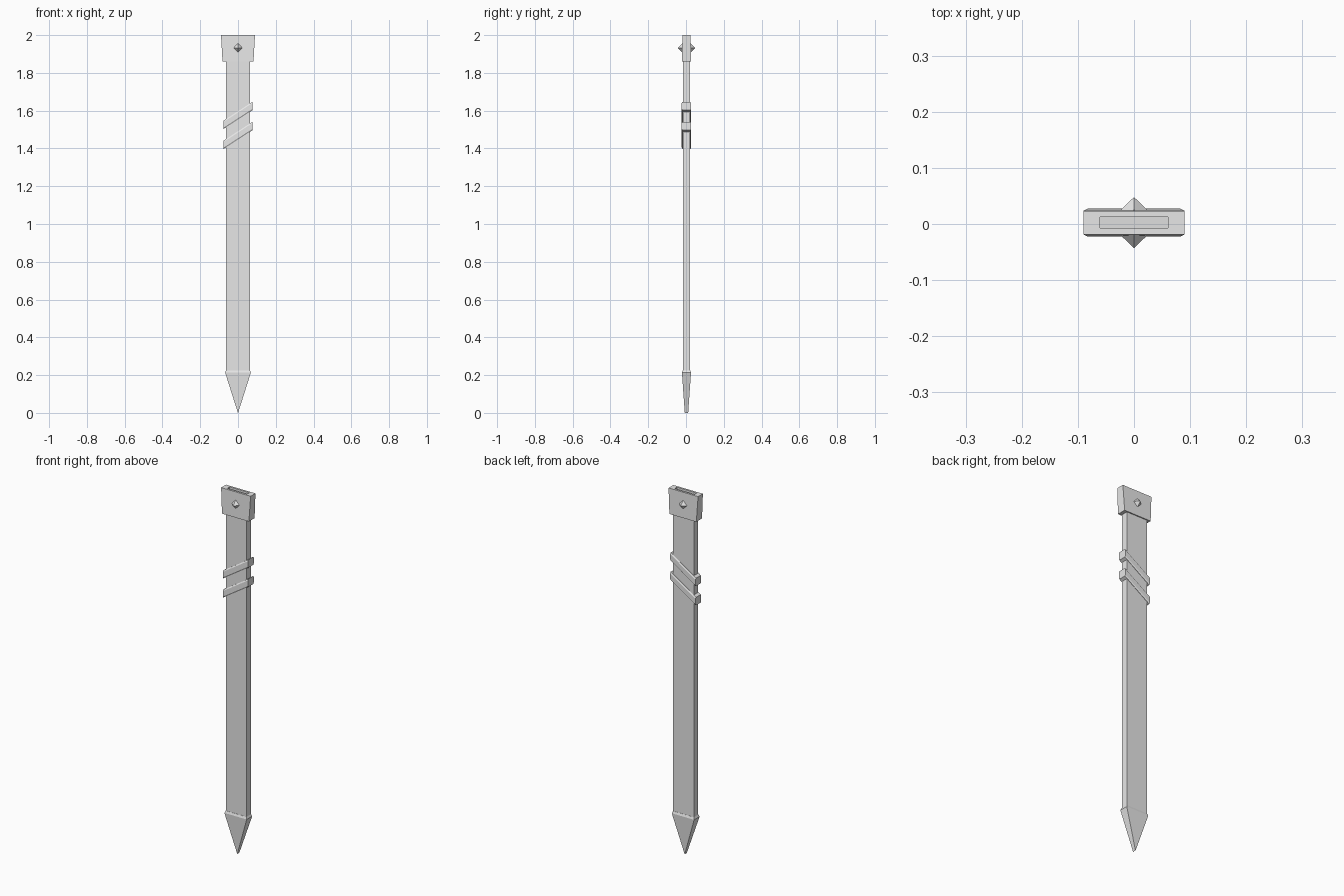
import bpy, bmesh
from mathutils import Matrix

cube = bpy.data.objects.get("Cube")
if cube:
    bpy.data.objects.remove(cube)

MID_Y = 0.0025  # centre plane of the sheath

grey = bpy.data.materials.new("plain grey")
grey.use_nodes = True
grey.diffuse_color = (0.8, 0.8, 0.8, 1)
grey.node_tree.nodes["Principled BSDF"].inputs["Base Color"].default_value = (0.8, 0.8, 0.8, 1)


def finish(name, bm):
    bmesh.ops.recalc_face_normals(bm, faces=bm.faces[:])
    mesh = bpy.data.meshes.new(name)
    bm.to_mesh(mesh)
    bm.free()
    mesh.materials.append(grey)
    obj = bpy.data.objects.new(name, mesh)
    bpy.context.collection.objects.link(obj)
    return obj


def loft(name, rings, slope=0, loop=False):
    """Join rectangular rings (half width, half depth, height, sag of the middle)."""
    bm = bmesh.new()
    loops = []
    for hx, hy, z, sag in rings:
        corners = [(-hx, -hy, 0), (0, -hy, sag), (hx, -hy, 0),
                   (hx, hy, 0), (0, hy, sag), (-hx, hy, 0)]
        loops.append([bm.verts.new((x, y + MID_Y, z - s + slope * x)) for x, y, s in corners])
    pairs = list(zip(loops, loops[1:]))
    if loop:
        pairs.append((loops[-1], loops[0]))
    for a, b in pairs:
        for i in range(6):
            j = (i + 1) % 6
            bm.faces.new((a[i], a[j], b[j], b[i]))
    if not loop:
        for ring in (loops[0], loops[-1]):
            for quad in ((0, 1, 4, 5), (1, 2, 3, 4)):
                bm.faces.new([ring[i] for i in quad])
    return finish(name, bm)


# Long hollow body with a shallow V floor inside
loft("sheath_body", [(0.063, 0.019, 0.2, 0), (0.063, 0.019, 1.86, 0),
                     (0.061, 0.010, 1.86, 0), (0.061, 0.010, 0.28, 0.03)])

# Flared collar around the mouth
loft("mouth_collar", [(0.082, 0.025, 1.86, 0), (0.09, 0.021, 2, 0),
                      (0.061, 0.010, 2, 0), (0.061, 0.010, 1.86, 0)], loop=True)

# Wedge-shaped tip cap
loft("tip_cap", [(0.0005, 0.009, 0, 0), (0.068, 0.024, 0.213, 0), (0.063, 0.020, 0.225, 0)])

# Two slanted wraps
for name, z in (("upper_wrap", 1.553), ("lower_wrap", 1.447)):
    loft(name, [(0.077, 0.021, z, 0), (0.077, 0.025, z + 0.007, 0),
                (0.077, 0.025, z + 0.037, 0), (0.077, 0.021, z + 0.044, 0)], slope=0.65)

# Pointed studs on both faces of the collar
for name, side in (("front_stud", -1), ("back_stud", 1)):
    bm = bmesh.new()
    bmesh.ops.create_cone(bm, cap_ends=True, segments=4, radius1=0.027, radius2=0, depth=0.026)
    for v in bm.verts:
        x, y, z = v.co
        v.co = (x, MID_Y + side * (0.0325 + z), y + 1.932)
    finish(name, bm)
